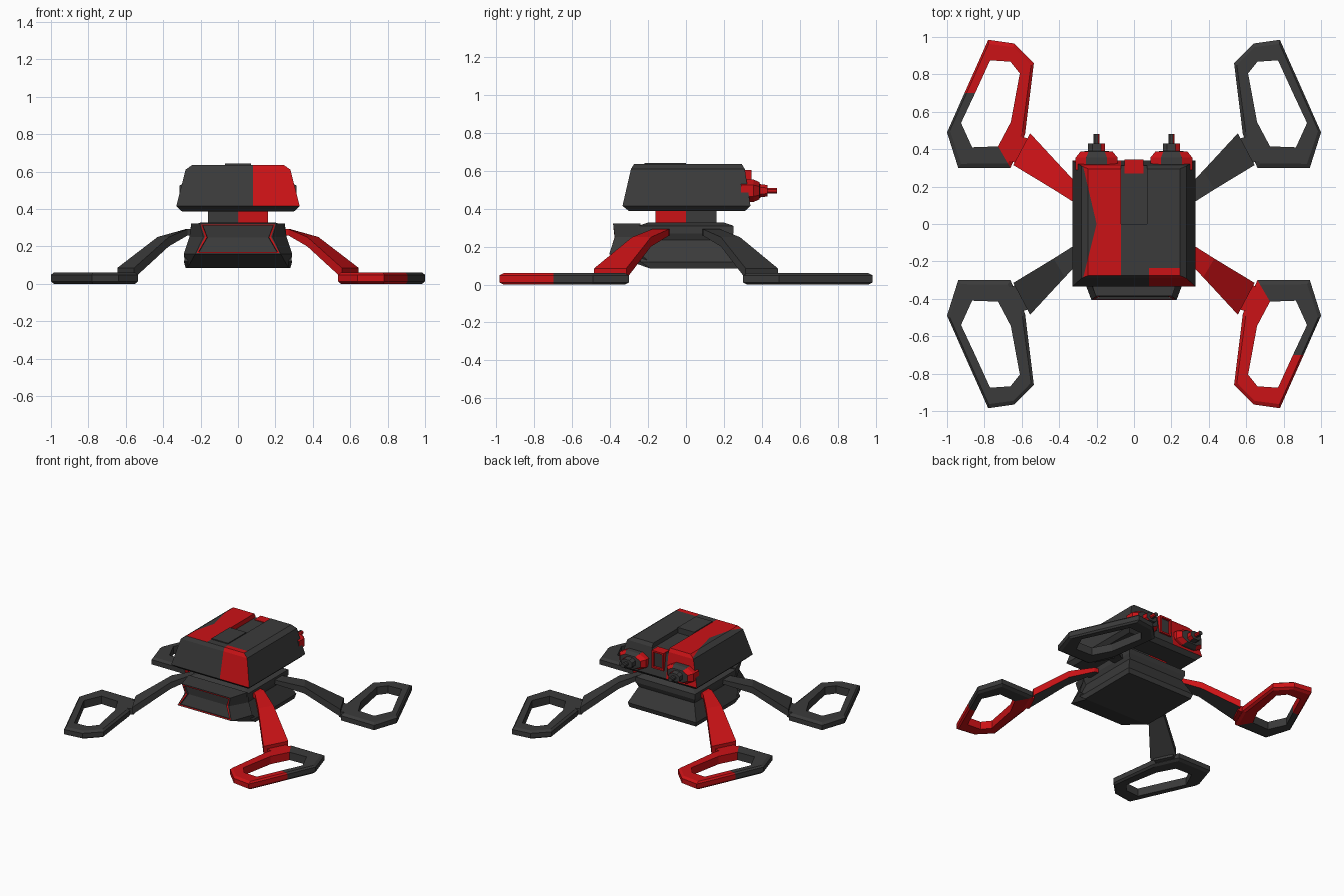
import bpy, bmesh
from mathutils import Vector

if "Cube" in bpy.data.objects:
    bpy.data.objects.remove(bpy.data.objects["Cube"])


def material(name, rgb):
    m = bpy.data.materials.new(name)
    m.diffuse_color = (*rgb, 1)
    m.use_nodes = True
    m.node_tree.nodes["Principled BSDF"].inputs["Base Color"].default_value = m.diffuse_color
    return m


MATS = [material("dark_grey", (0.043, 0.043, 0.043)), material("red", (0.6, 0.006, 0.008))]


def loft(rings, closed=False):
    """Skin a list of equal point rings; cap the ends unless closed."""
    bm = bmesh.new()
    vs = [[bm.verts.new(p) for p in r] for r in rings]
    n, k = len(rings[0]), len(rings)
    for i in range(k if closed else k - 1):
        a, b = vs[i], vs[(i + 1) % k]
        for j in range(n):
            bm.faces.new((a[j], a[(j + 1) % n], b[(j + 1) % n], b[j]))
    if not closed:
        bm.faces.new(vs[0])
        bm.faces.new(vs[-1])
    bmesh.ops.recalc_face_normals(bm, faces=bm.faces)
    return bm


def cut(bm, co, no):
    bmesh.ops.bisect_plane(bm, geom=bm.verts[:] + bm.edges[:] + bm.faces[:],
                           plane_co=co, plane_no=no)


def finish(name, bm, rule=None):
    """Turn bmesh into an object; rule(centre, normal) true means red."""
    bm.normal_update()
    if rule:
        for f in bm.faces:
            f.material_index = int(bool(rule(f.calc_center_median(), f.normal)))
    me = bpy.data.meshes.new(name)
    bm.to_mesh(me)
    bm.free()
    for m in MATS:
        me.materials.append(m)
    ob = bpy.data.objects.new(name, me)
    bpy.context.collection.objects.link(ob)
    return ob


def rect(hx, y0, y1, z):
    return [(-hx, y0, z), (hx, y0, z), (hx, y1, z), (-hx, y1, z)]


def box(x0, x1, y0, y1, z0, z1):
    return loft([[(x0, y0, z), (x1, y0, z), (x1, y1, z), (x0, y1, z)] for z in (z0, z1)])


# Lower body, pinched waist with a flared base
finish("lower_body", loft([rect(.28, -.19, .28, .085), rect(.29, -.24, .29, .12),
                           rect(.235, -.235, .235, .235), rect(.25, -.25, .25, .27),
                           rect(.25, -.25, .25, .31), rect(.2, -.2, .2, .327)]))

# Front box with a red framed, sunken panel
bm = loft([[(-a, y, z), (a, y, z), (b, -.15 if z < .1 else -.24, z), (-b, -.15 if z < .1 else -.24, z)]
           for z, a, y, b in ((.085, .27, -.19, .28), (.16, .228, -.405, .29),
                              (.25, .185, -.375, .26), (.322, .205, -.385, .25))])
bm.normal_update()
front = [f for f in bm.faces if f.normal.y < -.7]
bmesh.ops.inset_region(bm, faces=front, thickness=.008)
frame = bmesh.ops.inset_region(bm, faces=front, thickness=.012)["faces"]
bmesh.ops.inset_region(bm, faces=front, thickness=.002, depth=-.012)
for f in frame:
    f.material_index = 1
finish("front_box", bm)

# Neck, red in two opposite quarters
bm = box(-.16, .16, -.16, .16, .32, .39)
cut(bm, (0, 0, 0), (1, 0, 0))
cut(bm, (0, 0, 0), (0, 1, 0))
finish("neck", bm, lambda c, n: c.x * c.y < 0)


# Turret with painted stripes
def stripe_edge(y):
    return -.2 - .07 * (y / .3 if y > 0 else -y / .28)


def turret_red(c, n):
    if n.z < -.3:
        return False
    if c.x > .08 and c.y < -.235 and n.x < .5:
        return True
    if n.y > .5:
        return c.x < -.07
    return n.z > .6 and stripe_edge(c.y) < c.x < -.07


bm = loft([rect(.3, -.3, .31, .387), rect(.33, -.335, .34, .415),
           rect(.28, -.29, .31, .61), rect(.245, -.275, .295, .635)])
for x in (-.07, .08):
    cut(bm, (x, 0, 0), (1, 0, 0))
cut(bm, (0, 0, 0), (0, 1, 0))
cut(bm, (0, -.235, 0), (0, 1, 0))
cut(bm, (-.2, 0, 0), (.3, .07, 0))
cut(bm, (-.2, 0, 0), (.28, -.07, 0))
turret = finish("turret", bm, turret_red)

# Rear groove in the roof
groove = finish("groove_cutter", box(-.069, .069, 0, .4, .6, .7), lambda c, n: n.x < -.5)
groove.hide_render = True
mod = turret.modifiers.new("groove", "BOOLEAN")
mod.object = groove
mod.operation = "DIFFERENCE"
mod.solver = "EXACT"
dg = bpy.context.evaluated_depsgraph_get()
mesh = bpy.data.meshes.new_from_object(turret.evaluated_get(dg))
turret.modifiers.clear()
turret.data = mesh
bpy.data.objects.remove(groove)

# Raised roof plate
finish("roof_plate", box(-.07, .07, -.22, 0, .625, .642))

# Rear window with a red frame
bm = box(-.05, .05, .27, .345, .47, .605)
bm.normal_update()
back = [f for f in bm.faces if f.normal.y > .9]
bmesh.ops.inset_region(bm, faces=back, thickness=.018)
bmesh.ops.inset_region(bm, faces=back, thickness=.001, depth=-.015)
finish("rear_window", bm, lambda c, n: not (n.y > .9 and c.y < .34))


# Twin rear guns, stepped eight-sided housings
def octagon(cx, hx, hz, y):
    pts = [(1, .5), (.5, 1), (-.5, 1), (-1, .5), (-1, -.5), (-.5, -1), (.5, -1), (1, -.5)]
    return [(cx + hx * a, y, .495 + hz * b) for a, b in pts]


for s, side in ((1, "right"), (-1, "left")):
    bm = loft([octagon(s * .2, *q) for q in (
        (.112, .06, .29), (.112, .06, .355), (.085, .045, .388), (.045, .035, .39),
        (.045, .03, .43), (.016, .014, .431), (.016, .014, .48))])
    finish(side + "_gun", bm, lambda c, n: (abs(n.x) > .4 and c.y < .38) or n.x > .4)

# Legs and ring feet, red on one diagonal
OUTER = [(.94, .3), (1, .49), (.907, .7), (.78, .985), (.64, .965), (.535, .86), (.582, .48), (.66, .3)]
INNER = [(.866, .41), (.925, .54), (.85, .7), (.77, .875), (.66, .868), (.61, .805), (.658, .545), (.727, .415)]
SECTION = [(0, .012), (0, .048), (.2, .06), (1, .06), (1, 0), (.2, 0)]
LEG = [((.21, .165), (.23, .085), .295, .262), ((.27, .18), (.28, .09), .292, .258),
       ((.37, .285), (.43, .185), .25, .2), ((.555, .485), (.645, .315), .085, .03)]
HINGE = [((.56, .455), (.625, .325), .06, .02), ((.61, .47), (.67, .34), .06, .01)]


def strip(stations, sx, sy):
    return loft([[(a[0] * sx, a[1] * sy, t), (b[0] * sx, b[1] * sy, t),
                  (b[0] * sx, b[1] * sy, u), (a[0] * sx, a[1] * sy, u)]
                 for a, b, t, u in stations])


for sx, sy, name in ((1, 1, "back_right"), (-1, 1, "back_left"),
                     (1, -1, "front_right"), (-1, -1, "front_left")):
    red = sx * sy < 0
    finish(name + "_leg", strip(LEG, sx, sy), lambda c, n: red and n.z > -.3)
    finish(name + "_ankle", strip(HINGE, sx, sy), lambda c, n: red)
    rings = []
    for o, i in zip(OUTER, INNER):
        o, i = Vector(o), Vector(i)
        rings.append([(p.x * sx, p.y * sy, z) for p, z in ((o.lerp(i, t), z) for t, z in SECTION)])
    finish(name + "_foot", loft(rings, closed=True),
           lambda c, n: red and not (abs(c.x) > .7 and abs(c.y) < .7))
